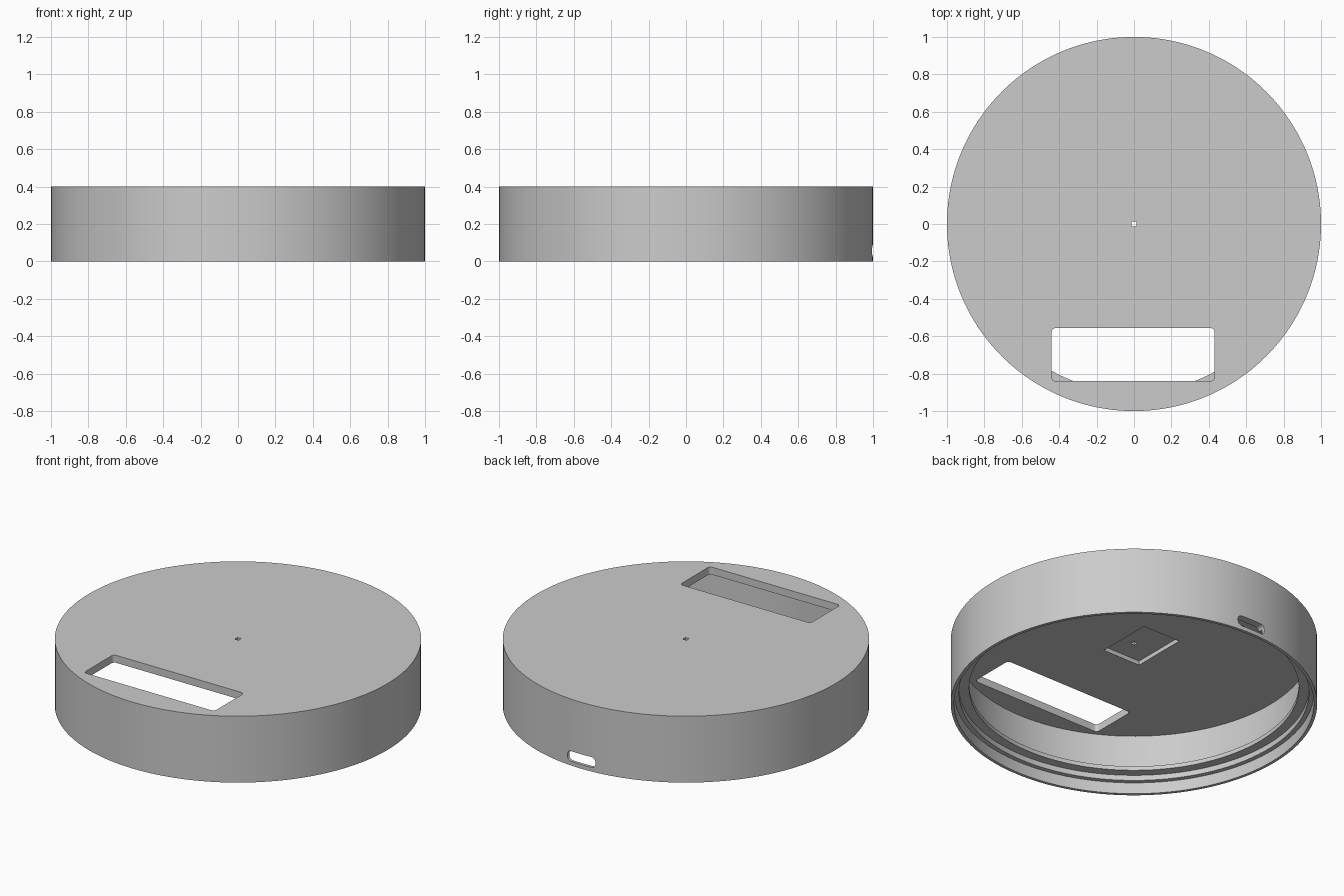
import bpy
import bmesh
import math
from mathutils import Matrix, Vector

cube = bpy.data.objects.get("Cube")
if cube:
    bpy.data.objects.remove(cube, do_unlink=True)

SEGMENTS = 160
TOP = 0.4
CAP_UNDERSIDE = 0.355

grey = bpy.data.materials.new("plain grey")
grey.use_nodes = True
grey.diffuse_color = (0.6, 0.6, 0.6, 1)
grey.node_tree.nodes["Principled BSDF"].inputs["Base Color"].default_value = (0.6, 0.6, 0.6, 1)


def make_object(name, bm):
    bmesh.ops.recalc_face_normals(bm, faces=bm.faces)
    mesh = bpy.data.meshes.new(name)
    bm.to_mesh(mesh)
    bm.free()
    mesh.materials.append(grey)
    obj = bpy.data.objects.new(name, mesh)
    bpy.context.collection.objects.link(obj)
    return obj


def lathe(name, profile):
    """Spin an open (radius, z) profile, ending on the axis at both ends."""
    bm = bmesh.new()
    verts = [bm.verts.new((r, 0, z)) for r, z in profile]
    edges = [bm.edges.new(pair) for pair in zip(verts, verts[1:])]
    bmesh.ops.spin(bm, geom=verts + edges, cent=(0, 0, 0), axis=(0, 0, 1),
                   angle=math.tau, steps=SEGMENTS, use_merge=True)
    bmesh.ops.remove_doubles(bm, verts=bm.verts, dist=0.0001)
    return make_object(name, bm)


def rounded_block(name, size, centre, radius=0, upright=False):
    """Extruded rounded rectangle, along z, or along y when upright."""
    w, h, depth = size
    bm = bmesh.new()
    points = []
    steps = 6 if radius else 0
    for i, (sx, sy) in enumerate([(1, 1), (-1, 1), (-1, -1), (1, -1)]):
        for k in range(steps + 1):
            a = math.pi / 2 * (i + k / max(steps, 1))
            points.append((sx * (w / 2 - radius) + radius * math.cos(a),
                           sy * (h / 2 - radius) + radius * math.sin(a), -depth / 2))
    face = bm.faces.new([bm.verts.new(p) for p in points])
    extruded = bmesh.ops.extrude_face_region(bm, geom=[face])["geom"]
    bmesh.ops.translate(bm, vec=(0, 0, depth),
                        verts=[v for v in extruded if isinstance(v, bmesh.types.BMVert)])
    matrix = Matrix.Translation(Vector(centre))
    if upright:
        matrix = matrix @ Matrix.Rotation(math.pi / 2, 4, "X")
    bmesh.ops.transform(bm, matrix=matrix, verts=bm.verts)
    return make_object(name, bm)


def cut(target, cutter):
    cutter.hide_render = True
    mod = target.modifiers.new(cutter.name, "BOOLEAN")
    mod.operation = "DIFFERENCE"
    mod.solver = "EXACT"
    mod.object = cutter
    bpy.context.view_layer.objects.active = target
    bpy.ops.object.modifier_apply(modifier=mod.name)
    bpy.data.objects.remove(cutter, do_unlink=True)


# Hollow round cover: outer wall, stepped rim, inner lip, cavity, cap underside
cover = lathe("round_cover", [
    (0, TOP), (1, TOP), (1, 0), (0.982, 0), (0.982, 0.068),
    (0.955, 0.068), (0.955, 0.1), (0.9, 0.1), (0.9, 0.125),
    (0.97, 0.125), (0.97, CAP_UNDERSIDE), (0, CAP_UNDERSIDE),
])

# Display window, square pocket under the cap, pin hole, cable slot in the back
cut(cover, rounded_block("window_cutter", (0.87, 0.283, 0.2), (-0.005, -0.698, TOP), 0.02))
cut(cover, rounded_block("pocket_cutter", (0.25, 0.34, 0.08), (-0.02, 0.04, 0.34)))
cut(cover, rounded_block("pin_hole_cutter", (0.026, 0.026, 0.2), (0, 0, TOP)))
cut(cover, rounded_block("cable_slot_cutter", (0.186, 0.062, 0.2), (0, 1, 0.056), 0.025, True))

# Smooth the round walls, keep the rims sharp
bpy.ops.object.select_all(action="DESELECT")
cover.select_set(True)
bpy.context.view_layer.objects.active = cover
bpy.ops.object.shade_smooth_by_angle(angle=math.radians(25))
